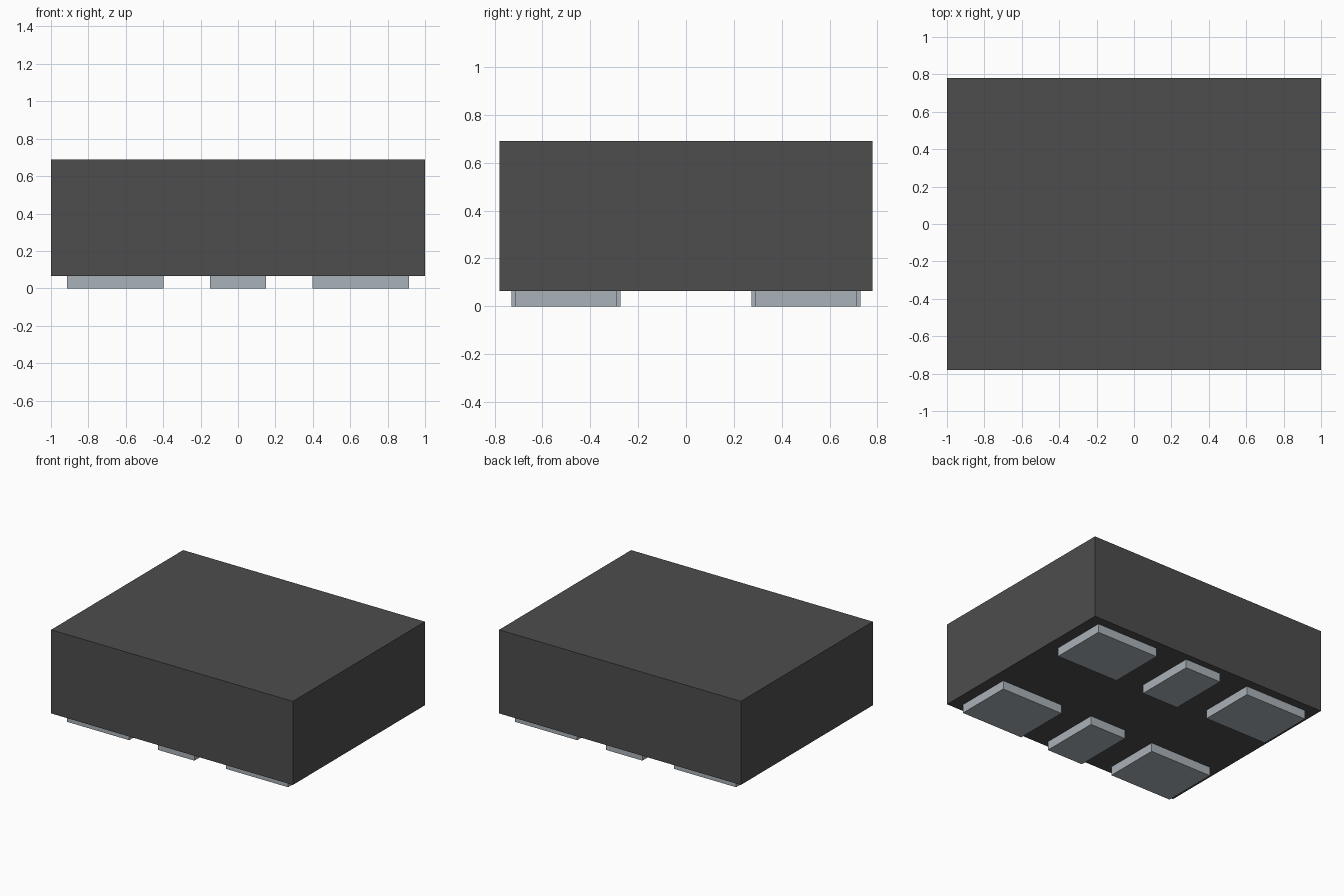
import bpy

cube = bpy.data.objects.get("Cube")
if cube:
    bpy.data.objects.remove(cube, do_unlink=True)


def material(name, color):
    m = bpy.data.materials.new(name)
    m.use_nodes = True
    m.diffuse_color = color
    m.node_tree.nodes["Principled BSDF"].inputs["Base Color"].default_value = color
    return m


def box(name, center, size, mat):
    bpy.ops.mesh.primitive_cube_add(size=1, location=center)
    ob = bpy.context.object
    ob.name = name
    ob.scale = size
    bpy.ops.object.transform_apply(location=False, rotation=False, scale=True)
    ob.data.materials.append(mat)
    return ob


dark_grey = material("dark grey", (0.074, 0.074, 0.074, 1))
silver = material("silver grey", (0.40, 0.445, 0.48, 1))

PAD_H, TOP = 0.065, 0.69

# Package body
box("body", (0, 0, (PAD_H + TOP) / 2), (2, 1.56, TOP - PAD_H), dark_grey)

# Contact pads underneath: two rows of three, the middle ones narrower but deeper
for row, y in (("front", -0.502), ("back", 0.502)):
    for col, x, w, d in (("right", -0.657, 0.515, 0.425),
                         ("middle", 0, 0.30, 0.455),
                         ("left", 0.657, 0.515, 0.425)):
        box(f"{row}_{col}_pad", (x, y, PAD_H / 2), (w, d, PAD_H), silver)
